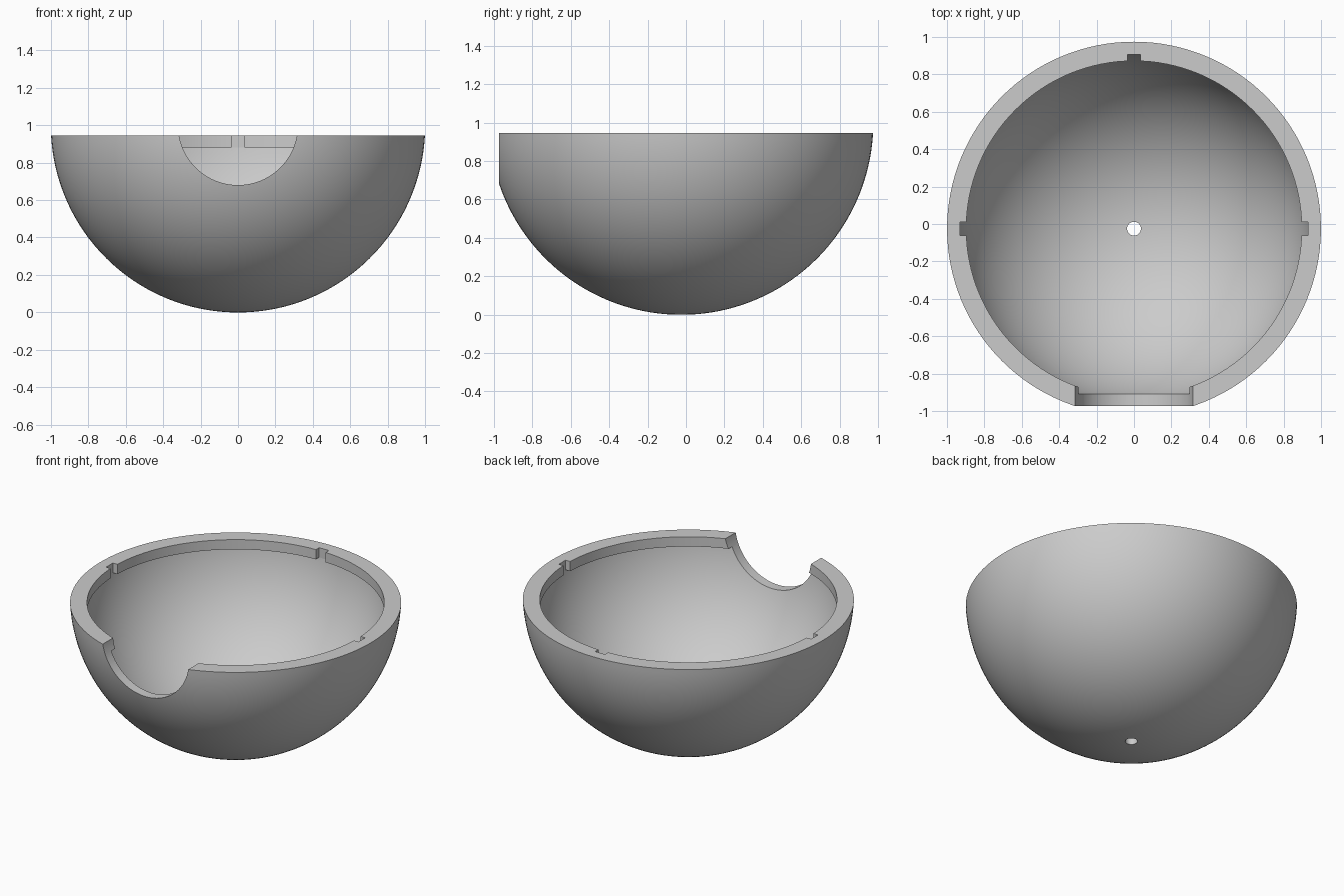
import bpy
import bmesh
from math import sin, cos, asin, pi, radians
from mathutils import Vector, Matrix

cube = bpy.data.objects.get("Cube")
if cube:
    bpy.data.objects.remove(cube, do_unlink=True)

# Main dimensions
CENTRE = Vector((0, -0.025, 1.0))
OUTER, INNER = 1.001, 0.94
RIM_Z, LIP_Z, LIP_R = 0.945, 0.88, 0.897
HOLE_R, NOTCH_R = 0.037, 0.32

grey = bpy.data.materials.new("plain grey")
grey.use_nodes = True
colour = (0.6, 0.6, 0.6, 1)
grey.diffuse_color = colour
grey.node_tree.nodes["Principled BSDF"].inputs["Base Color"].default_value = colour


def arc(radius, top_z, count):
    """Profile from the drain hole up to the given height."""
    start = asin(HOLE_R / radius)
    end = pi / 2 - asin((CENTRE.z - top_z) / radius)
    angles = [start + (end - start) * i / count for i in range(count + 1)]
    return [Vector((radius * sin(a), 0, -radius * cos(a))) + CENTRE for a in angles]


def add_object(name, bm):
    bmesh.ops.recalc_face_normals(bm, faces=bm.faces)
    mesh = bpy.data.meshes.new(name)
    bm.to_mesh(mesh)
    bm.free()
    obj = bpy.data.objects.new(name, mesh)
    bpy.context.collection.objects.link(obj)
    return obj


# Hollow bowl with an inward lip and a drain hole, turned from one profile
lip = [Vector((LIP_R, CENTRE.y, z)) for z in (RIM_Z, LIP_Z)]
profile = arc(OUTER, RIM_Z, 48) + lip + arc(INNER, LIP_Z, 48)[::-1]
bm = bmesh.new()
verts = [bm.verts.new(p) for p in profile]
edges = [bm.edges.new((v, verts[(i + 1) % len(verts)])) for i, v in enumerate(verts)]
bmesh.ops.spin(bm, geom=verts + edges, cent=CENTRE, axis=(0, 0, 1),
               angle=2 * pi, steps=128, use_merge=True)
bmesh.ops.remove_doubles(bm, verts=bm.verts, dist=0.00001)
bowl = add_object("bowl", bm)
bowl.data.materials.append(grey)

# Round notch cutter through the front wall
bm = bmesh.new()
place = Matrix.Translation(CENTRE + Vector((0, -0.9, 0))) @ Matrix.Rotation(pi / 2, 4, "X")
bmesh.ops.create_cone(bm, cap_ends=True, segments=96, radius1=NOTCH_R,
                      radius2=NOTCH_R, depth=0.8, matrix=place)
cutters = [add_object("notch_cutter", bm)]

# Key slot cutters through the lip at the left, back and right
for side, turn in (("left", 0), ("back", 90), ("right", 180)):
    bm = bmesh.new()
    place = (Matrix.Translation((0, CENTRE.y, 0)) @ Matrix.Rotation(radians(turn), 4, "Z")
             @ Matrix.Translation((0.88, 0, 0.935)) @ Matrix.Diagonal((0.1, 0.072, 0.13, 1)))
    bmesh.ops.create_cube(bm, size=1, matrix=place)
    cutters.append(add_object(side + "_slot_cutter", bm))

for cutter in cutters:
    cutter.hide_render = True
    mod = bowl.modifiers.new(cutter.name, "BOOLEAN")
    mod.operation = "DIFFERENCE"
    mod.solver = "EXACT"
    mod.object = cutter

# Keep the cut result and drop the cutters
bpy.context.view_layer.update()
evaluated = bowl.evaluated_get(bpy.context.evaluated_depsgraph_get())
cut_mesh = bpy.data.meshes.new_from_object(evaluated)
bowl.modifiers.clear()
bowl.data = cut_mesh
for cutter in cutters:
    bpy.data.objects.remove(cutter, do_unlink=True)

# Smooth shell with crisp rims
bpy.ops.object.select_all(action="DESELECT")
bowl.select_set(True)
bpy.context.view_layer.objects.active = bowl
bpy.ops.object.shade_smooth_by_angle(angle=radians(30))
